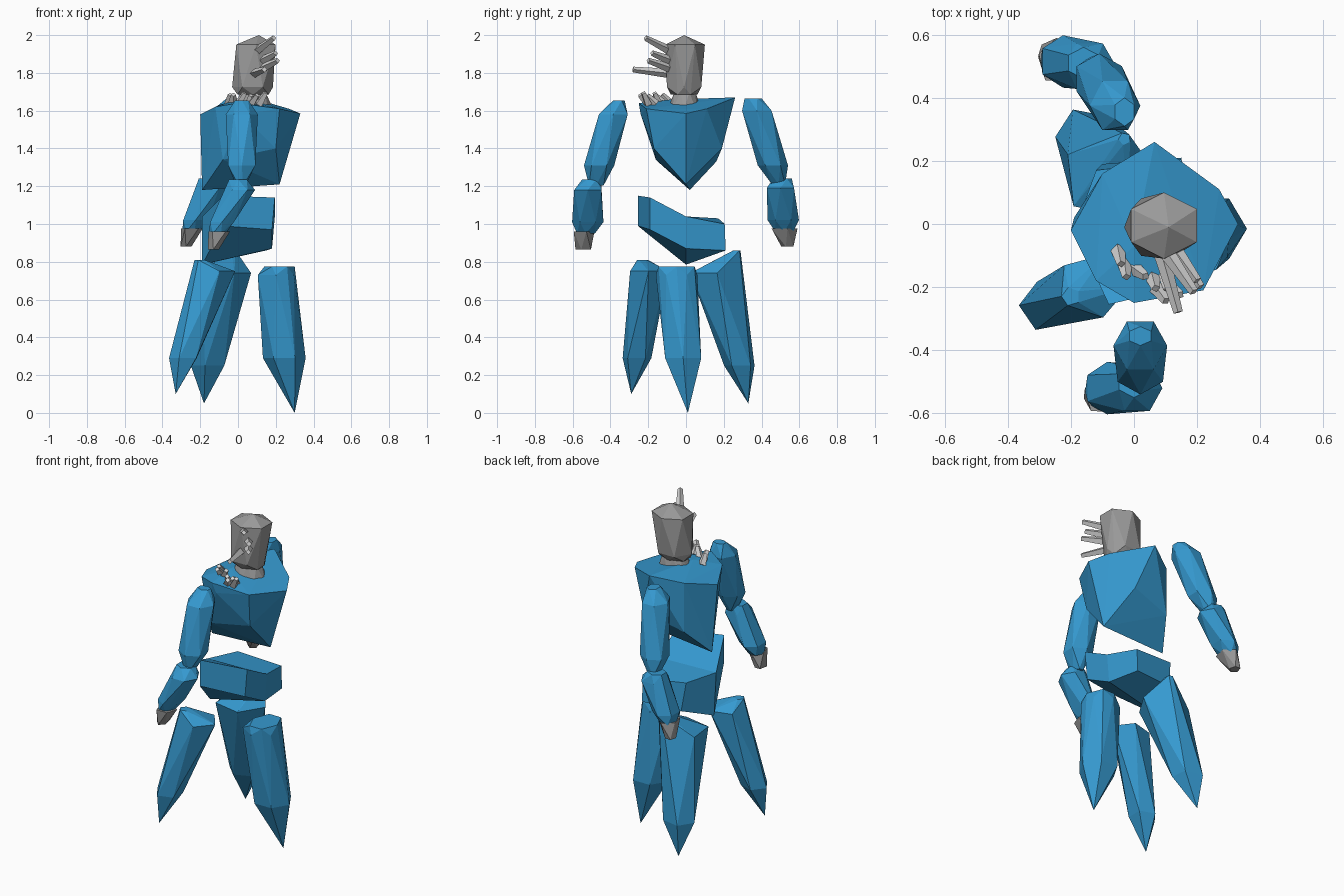
import bpy, bmesh, math, random
from mathutils import Vector

random.seed(4)


def material(name, rgb):
    m = bpy.data.materials.new(name)
    m.diffuse_color = (*rgb, 1)
    return m


BLUE = material("armour blue", (0.036, 0.32, 0.63))
GREY = material("stone grey", (0.32, 0.32, 0.32))
PALE = material("pale grey", (0.68, 0.68, 0.68))


def finish(name, bm, mat):
    bmesh.ops.recalc_face_normals(bm, faces=bm.faces[:])
    me = bpy.data.meshes.new(name)
    bm.to_mesh(me)
    bm.free()
    me.materials.append(mat)
    ob = bpy.data.objects.new(name, me)
    bpy.context.collection.objects.link(ob)
    return ob


def hull(name, points, mat):
    """Faceted convex block around a few points."""
    bm = bmesh.new()
    for p in points:
        bm.verts.new(p)
    bmesh.ops.convex_hull(bm, input=bm.verts[:])
    loose = [v for v in bm.verts if not v.link_faces]
    bmesh.ops.delete(bm, geom=loose, context='VERTS')
    return finish(name, bm, mat)


def gem(name, rings, mat, sides=5, phase=0.0):
    """Crystal of rings (x, y, z, rx, ry), each turned half a step; rx = 0 is a tip."""
    pts = []
    for k, (x, y, z, rx, ry) in enumerate(rings):
        if rx == 0:
            pts.append((x, y, z))
            continue
        for i in range(sides):
            a = phase + math.tau * (i + 0.5 * k) / sides
            pts.append((x + rx * math.cos(a), y + ry * math.sin(a), z))
    return hull(name, pts, mat)


def spike(name, a, b, r0, r1, mat):
    """Four-sided tapered rod from a to b."""
    a, b = Vector(a), Vector(b)
    q = (b - a).to_track_quat('Z', 'Y')
    pts = []
    for c, r in ((a, r0), (b, r1)):
        for i in range(4):
            t = math.tau * i / 4
            pts.append(c + q @ Vector((r * math.cos(t), r * math.sin(t), 0)))
    return hull(name, pts, mat)


# Torso: wide faceted shoulders narrowing to a keel along x
hull("torso", [
    (0.065, 0.26, 1.67), (0.27, 0.11, 1.61), (0.33, 0.0, 1.585),
    (0.22, -0.21, 1.61), (0.0, -0.25, 1.64), (-0.12, -0.18, 1.62),
    (-0.20, -0.02, 1.58), (-0.10, 0.16, 1.63), (0.0, -0.07, 1.66),
    (0.02, -0.24, 1.58), (0.20, -0.17, 1.40), (-0.08, -0.16, 1.34),
    (0.15, 0.19, 1.40), (-0.10, 0.16, 1.33),
    (-0.19, 0.02, 1.18), (0.22, 0.0, 1.21)], BLUE)

# Pelvis: bent block lofted along y, corners (x, y, z) per section
sections = [
    [(-0.08, -0.255, 0.99), (0.18, -0.19, 0.97), (0.195, -0.19, 1.14), (-0.08, -0.255, 1.15)],
    [(-0.19, 0.0, 0.785), (0.18, 0.0, 0.87), (0.195, 0.0, 1.04), (-0.19, -0.02, 1.04)],
    [(-0.10, 0.19, 0.86), (0.15, 0.21, 0.86), (0.15, 0.205, 1.0), (-0.12, 0.17, 1.03)],
]
bm = bmesh.new()
loops = [[bm.verts.new(p) for p in s] for s in sections]
for lo, hi in zip(loops, loops[1:]):
    for i in range(4):
        j = (i + 1) % 4
        bm.faces.new((lo[i], lo[j], hi[j], hi[i]))
bm.faces.new(loops[0])
bm.faces.new(loops[-1][::-1])
finish("pelvis", bm, BLUE)

# Three legs: slanted crystals ending in points
gem("back_right_leg", [(-0.20, -0.23, 0.81, 0.03, 0.03), (-0.13, -0.195, 0.75, 0.115, 0.105),
                       (-0.285, -0.26, 0.29, 0.08, 0.08), (-0.33, -0.29, 0.10, 0, 0)],
    BLUE, 5, 0.6)
gem("back_left_leg", [(-0.03, 0.27, 0.86, 0.02, 0.02), (-0.08, 0.15, 0.74, 0.15, 0.14),
                      (-0.155, 0.285, 0.25, 0.095, 0.085), (-0.18, 0.33, 0.05, 0, 0)],
    BLUE, 5, math.radians(42))
gem("front_leg", [(0.22, -0.05, 0.775, 0.08, 0.11), (0.20, -0.05, 0.73, 0.11, 0.11),
                  (0.245, -0.015, 0.29, 0.113, 0.11), (0.30, 0.01, 0.0, 0, 0)],
    BLUE, 6, 0.0)

# Arms: upper arm, forearm and hand on each side, the left one swept back
arms = {
    "right": ([(0.02, -0.355, 1.655, 0.04, 0.03), (0.02, -0.385, 1.58, 0.085, 0.088),
               (0.02, -0.46, 1.31, 0.083, 0.08), (0.015, -0.475, 1.205, 0.025, 0.045)],
              [(0.0, -0.50, 1.235, 0.055, 0.05), (0.01, -0.52, 1.18, 0.08, 0.083),
               (-0.085, -0.52, 1.01, 0.072, 0.083), (-0.11, -0.53, 0.95, 0.045, 0.055)],
              [(-0.10, -0.545, 0.96, 0.06, 0.06), (-0.13, -0.54, 0.865, 0.03, 0.045)]),
    "left": ([(-0.03, 0.355, 1.665, 0.035, 0.045), (-0.06, 0.375, 1.60, 0.08, 0.09),
              (-0.11, 0.46, 1.31, 0.083, 0.08), (-0.13, 0.49, 1.21, 0.03, 0.04)],
             [(-0.16, 0.51, 1.24, 0.055, 0.05), (-0.14, 0.50, 1.19, 0.083, 0.083),
              (-0.225, 0.515, 1.02, 0.075, 0.083), (-0.25, 0.52, 0.96, 0.045, 0.055)],
             [(-0.245, 0.515, 0.975, 0.06, 0.075), (-0.275, 0.54, 0.88, 0.03, 0.035)]),
}
for side, (upper, fore, hand) in arms.items():
    gem(side + "_upper_arm", upper, BLUE, 6, math.pi / 6)
    gem(side + "_forearm", fore, BLUE, 6, math.pi / 6)
    gem(side + "_hand", hand, GREY, 5, 0.3)

# Head and neck
gem("head", [(0.08, -0.01, 1.685, 0.095, 0.07), (0.077, -0.01, 1.725, 0.108, 0.105),
             (0.095, -0.005, 1.95, 0.12, 0.105), (0.11, -0.01, 2.0, 0, 0)],
    GREY, 6, math.pi / 6)
gem("neck", [(0.08, -0.01, 1.60, 0.11, 0.09), (0.08, -0.005, 1.70, 0.07, 0.06)], GREY, 8)

# Pale face spikes
for i, (a, b) in enumerate([
        ((0.09, -0.07, 1.91), (0.19, -0.215, 1.985)),
        ((0.12, -0.07, 1.86), (0.20, -0.18, 1.905)),
        ((0.12, -0.07, 1.82), (0.21, -0.20, 1.865)),
        ((0.08, -0.07, 1.795), (0.14, -0.28, 1.818))]):
    spike(f"face_spike_{i + 1}", a, b, 0.026, 0.015, PALE)

# Small shards scattered on the shoulder below the face
for i, (x, y) in enumerate([(-0.05, -0.08), (-0.03, -0.12), (0.0, -0.14),
                            (0.06, -0.17), (0.10, -0.16), (0.11, -0.20), (0.07, -0.20)]):
    dx, dy = random.uniform(0.0, 0.04), random.uniform(-0.05, -0.02)
    spike(f"shoulder_shard_{i + 1}", (x, y, 1.635),
          (x + dx, y + dy, random.uniform(1.675, 1.70)), 0.024, 0.014, PALE)
